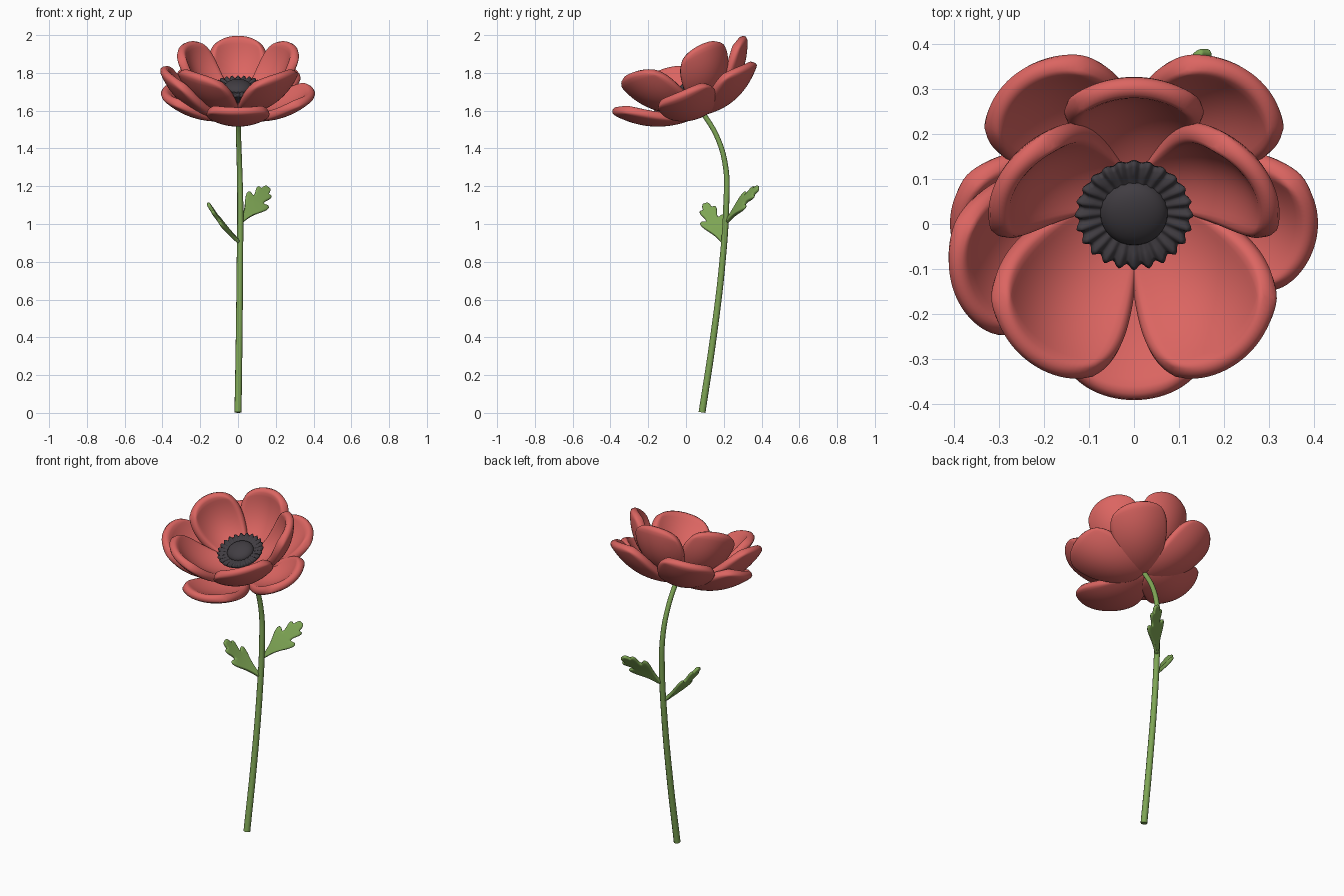
import bpy, bmesh
from math import sin, cos, pi, radians, sqrt
from mathutils import Vector, Matrix

if "Cube" in bpy.data.objects:
    bpy.data.objects.remove(bpy.data.objects["Cube"])


def material(name, colour):
    m = bpy.data.materials.new(name)
    m.use_nodes = True
    m.diffuse_color = (*colour, 1)
    m.node_tree.nodes["Principled BSDF"].inputs["Base Color"].default_value = (*colour, 1)
    return m


RED = material("petal red", (0.71, 0.13, 0.12))
GREEN = material("leaf green", (0.21, 0.38, 0.09))
DARK = material("centre charcoal", (0.053, 0.047, 0.055))

# Flower head frame: sits on the stem top and nods towards the front
HEAD = Matrix.Translation((0, 0.08, 1.6)) @ Matrix.Rotation(radians(23), 4, "X")


def finish(bm, name, mat, matrix=None, thickness=0, levels=1):
    bmesh.ops.recalc_face_normals(bm, faces=bm.faces)
    for f in bm.faces:
        f.smooth = True
    me = bpy.data.meshes.new(name)
    bm.to_mesh(me)
    bm.free()
    me.materials.append(mat)
    ob = bpy.data.objects.new(name, me)
    bpy.context.collection.objects.link(ob)
    if matrix:
        ob.matrix_world = matrix
    if thickness:
        s = ob.modifiers.new("Thickness", "SOLIDIFY")
        s.thickness, s.offset = thickness, 0
    if levels:
        s = ob.modifiers.new("Smooth", "SUBSURF")
        s.levels = s.render_levels = levels
    return ob


def petal(name, angle, reach, rise, half_width, sag, cup, start=0.0):
    """Cupped teardrop running from the flower axis to a tip at reach and rise."""
    a = radians(angle)
    base = Vector((0, 0, start))
    span = Vector((reach * cos(a), reach * sin(a), rise)) - base
    side = Vector((-sin(a), cos(a), 0))
    normal = span.normalized().cross(side)
    bm = bmesh.new()
    bmesh.ops.create_grid(bm, x_segments=12, y_segments=12, size=1)
    for v in bm.verts:
        x, y = v.co.x, v.co.y
        p = x * sqrt(1 - y * y / 2)
        q = y * sqrt(1 - x * x / 2)
        t = (q + 1) / 2
        s = p * (0.55 + 0.76 * t)
        lift = cup * s * s - sag * 4 * t * (1 - t)
        v.co = base + span * t + side * (half_width * s) + normal * lift
    finish(bm, name, RED, HEAD, 0.048)


# Petals: angle, reach, rise, half width, sag, cup
outer = [(270, 0.43, 0.19, 0.165, 0.065, 0.05),
         (-10, 0.405, 0.13, 0.155, 0.06, 0.06),
         (190, 0.405, 0.13, 0.155, 0.06, 0.06),
         (51, 0.41, 0.13, 0.155, 0.06, 0.06),
         (129, 0.41, 0.13, 0.155, 0.06, 0.06)]
middle = [(199, 0.41, 0.285, 0.165, 0.09, 0.06)]
inner = [(90, 0.36, 0.28, 0.15, 0.08, 0.06),
         (27, 0.32, 0.325, 0.145, 0.085, 0.065),
         (153, 0.32, 0.325, 0.145, 0.085, 0.065),
         (-50, 0.355, 0.33, 0.165, 0.08, 0.06),
         (230, 0.355, 0.33, 0.165, 0.08, 0.06)]
for ring, rows, start in (("outer", outer, 0), ("middle", middle, 0), ("inner", inner, 0.03)):
    for i, row in enumerate(rows):
        petal(f"{ring}_petal_{i + 1}", *row, start=start)

# Ruffled disc at the heart of the flower
CENTRE = HEAD @ Matrix.Translation((0, -0.004, -0.01))
bm = bmesh.new()
SEG, LOBES = 144, 24
rings = []
for r, z, wave in ((0.02, 0.03, 0), (0.05, 0.09, 0), (0.1, 0.125, 0.004), (0.124, 0.14, 0.008),
                   (0.127, 0.152, 0.008), (0.115, 0.158, 0.009), (0.09, 0.152, 0.006), (0.04, 0.14, 0)):
    ring = []
    for k in range(SEG):
        a = 2 * pi * k / SEG
        w = wave * cos(LOBES * a)
        ring.append(bm.verts.new(((r + w * 0.6) * cos(a), (r + w * 0.6) * sin(a), z + w * 0.7)))
    rings.append(ring)
for lo, hi in zip(rings, rings[1:]):
    for k in range(SEG):
        n = (k + 1) % SEG
        bm.faces.new((lo[k], lo[n], hi[n], hi[k]))
bm.faces.new(rings[0])
bm.faces.new(rings[-1])
finish(bm, "ruffled_disc", DARK, CENTRE, levels=0)

# Domed button on the disc
bm = bmesh.new()
bmesh.ops.create_uvsphere(bm, u_segments=32, v_segments=16, radius=0.075)
bmesh.ops.scale(bm, vec=(1, 1, 0.5), verts=bm.verts)
bmesh.ops.translate(bm, vec=(0, 0, 0.145), verts=bm.verts)
finish(bm, "centre_button", DARK, CENTRE, levels=0)

# Curved stem
curve = bpy.data.curves.new("stem", "CURVE")
curve.dimensions = "3D"
curve.bevel_depth = 0.017
curve.bevel_resolution = 3
curve.use_fill_caps = True
path = [(0, 0.085, 0.003, 1.1), (0.006, 0.145, 0.4, 1.05), (0.01, 0.193, 0.8, 1), (0.012, 0.213, 1.1, 0.95),
        (0.008, 0.21, 1.3, 0.85), (0.003, 0.165, 1.46, 0.8), (0, 0.075, 1.61, 0.8)]
spline = curve.splines.new("BEZIER")
spline.bezier_points.add(len(path) - 1)
for point, (x, y, z, r) in zip(spline.bezier_points, path):
    point.co = (x, y, z)
    point.radius = r
    point.handle_left_type = point.handle_right_type = "AUTO"
curve.materials.append(GREEN)
bpy.context.collection.objects.link(bpy.data.objects.new("stem", curve))


# Lobed leaves, mirrored about the midrib: distance along, half width
LEAF = [(0, 0.01), (0.05, 0.018), (0.1, 0.038), (0.15, 0.068), (0.185, 0.078), (0.197, 0.06), (0.175, 0.034),
        (0.205, 0.034), (0.24, 0.052), (0.265, 0.046), (0.25, 0.024), (0.275, 0.026), (0.295, 0.014)]


def leaf(name, root, tip, across, bend):
    root, tip = Vector(root), Vector(tip)
    length = (tip - root).length
    d = (tip - root) / length
    scale = length / LEAF[-1][0]
    w = Vector(across)
    w = (w - d * w.dot(d)).normalized()
    n = d.cross(w)
    bm = bmesh.new()
    rows = []
    for i, (along, half) in enumerate(LEAF):
        rib = length * i / (len(LEAF) - 1)
        row = []
        for k in (-1, -0.5, 0, 0.5, 1):
            x = rib + (along * scale - rib) * abs(k)
            arch = bend * sin(pi * x / length)
            row.append(bm.verts.new(root + d * x + w * (half * k * scale) + n * arch))
        rows.append(row)
    for lo, hi in zip(rows, rows[1:]):
        for k in range(4):
            bm.faces.new((lo[k], lo[k + 1], hi[k + 1], hi[k]))
    finish(bm, name, GREEN, None, 0.02, 2)


leaf("lower_leaf", (0.01, 0.2, 0.9), (-0.16, 0.1, 1.11), (0.12, 1, 0), 0.01)
leaf("upper_leaf", (0.015, 0.215, 1.01), (0.16, 0.385, 1.195), (0.67, -0.02, -0.54), -0.01)
